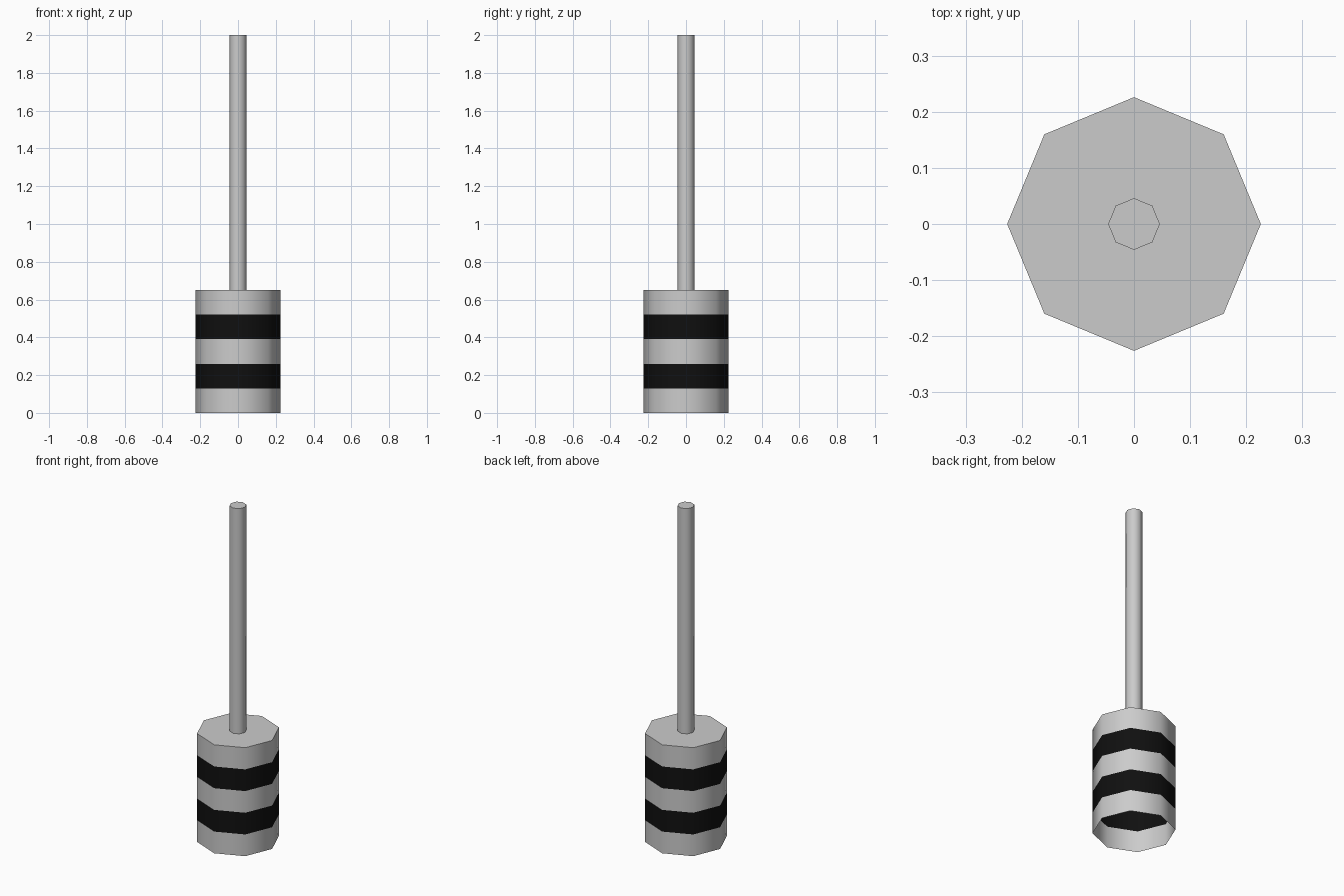
import bpy, bmesh
from math import radians

if "Cube" in bpy.data.objects:
    bpy.data.objects.remove(bpy.data.objects["Cube"])

SIDES = 8
BODY_R, ROD_R = 0.226, 0.046
BAND_H = 0.13

black = bpy.data.materials.new("black_band")
black.diffuse_color = (0.005, 0.005, 0.005, 1)
black.use_nodes = True
black.node_tree.nodes["Principled BSDF"].inputs["Base Color"].default_value = black.diffuse_color


def tube(name, radius, z0, z1, top_cap=False, material=None):
    """Eight-sided tube, open below, optionally closed on top."""
    bm = bmesh.new()
    bmesh.ops.create_cone(bm, cap_ends=True, segments=SIDES,
                          radius1=radius, radius2=radius, depth=z1 - z0)
    bmesh.ops.translate(bm, verts=bm.verts, vec=(0, 0, (z0 + z1) / 2))
    bm.normal_update()
    drop = [f for f in bm.faces
            if f.normal.z < -0.9 or (f.normal.z > 0.9 and not top_cap)]
    bmesh.ops.delete(bm, geom=drop, context='FACES_ONLY')
    for f in bm.faces:
        f.smooth = True
    mesh = bpy.data.meshes.new(name)
    bm.to_mesh(mesh)
    bm.free()
    mesh.set_sharp_from_angle(angle=radians(60))
    if material:
        mesh.materials.append(material)
    obj = bpy.data.objects.new(name, mesh)
    bpy.context.collection.objects.link(obj)
    return obj


# Striped hollow body: grey and black bands, closed at the top
for i in range(5):
    dark = i % 2 == 1
    tube(f"{'black' if dark else 'grey'}_band_{i + 1}", BODY_R,
         i * BAND_H, (i + 1) * BAND_H, top_cap=(i == 4),
         material=black if dark else None)

# Thin rod standing on the body
tube("rod", ROD_R, 5 * BAND_H, 2.0, top_cap=True)
